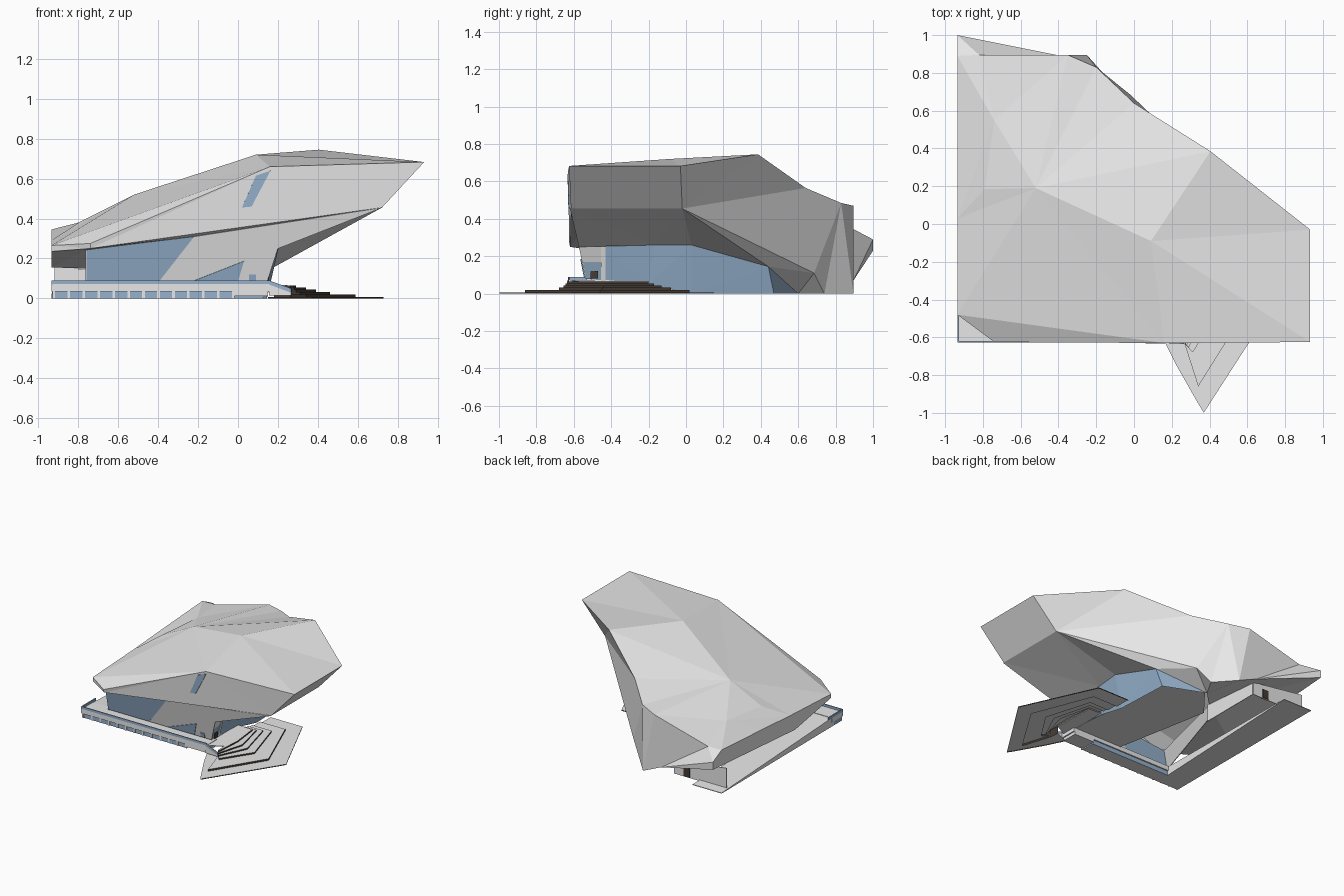
import bpy, bmesh

if "Cube" in bpy.data.objects:
    bpy.data.objects.remove(bpy.data.objects["Cube"])


def material(name, rgb):
    m = bpy.data.materials.new(name)
    m.diffuse_color = (*rgb, 1)
    m.use_nodes = True
    m.node_tree.nodes["Principled BSDF"].inputs["Base Color"].default_value = m.diffuse_color
    return m


GREY = material("light grey cladding", (0.8, 0.8, 0.8))
GLASS = material("blue glass", (0.30, 0.44, 0.61))
BROWN = material("dark brown", (0.06, 0.045, 0.035))


def finish(bm, name, mats):
    bmesh.ops.recalc_face_normals(bm, faces=bm.faces)
    mesh = bpy.data.meshes.new(name)
    bm.to_mesh(mesh)
    bm.free()
    for m in mats:
        mesh.materials.append(m)
    ob = bpy.data.objects.new(name, mesh)
    bpy.context.collection.objects.link(ob)
    return ob


def shell(name, points, faces, mat):
    """Faceted surface from named corner points."""
    bm = bmesh.new()
    v = {k: bm.verts.new(p) for k, p in points.items()}
    for f in faces:
        bm.faces.new([v[k] for k in f.split()])
    bmesh.ops.triangulate(bm, faces=[f for f in bm.faces if len(f.verts) > 3])
    return finish(bm, name, [mat])


def panel(name, pts, mat, t=0.005):
    """Flat plate of thickness t."""
    bm = bmesh.new()
    f = bm.faces.new([bm.verts.new(p) for p in pts])
    f.normal_update()
    n = f.normal.copy()
    r = bmesh.ops.extrude_face_region(bm, geom=[f])
    for e in r["geom"]:
        if isinstance(e, bmesh.types.BMVert):
            e.co += n * t
    return finish(bm, name, [mat])


def prism(name, xy, z0, z1, mat, side=None):
    """Upright prism; its sides may have another colour. z1 may be a function of y."""
    top = z1 if callable(z1) else (lambda y: z1)
    bm = bmesh.new()
    lo = [bm.verts.new((x, y, z0)) for x, y in xy]
    hi = [bm.verts.new((x, y, top(y))) for x, y in xy]
    bm.faces.new(lo)
    bm.faces.new(hi)
    n = len(xy)
    for i in range(n):
        f = bm.faces.new((lo[i], lo[(i + 1) % n], hi[(i + 1) % n], hi[i]))
        f.material_index = 1 if side else 0
    return finish(bm, name, [mat, side] if side else [mat])


def box(name, x0, x1, y0, y1, z0, z1, mat, side=None):
    return prism(name, [(x0, y0), (x1, y0), (x1, y1), (x0, y1)], z0, z1, mat, side)


def wall_y(z):
    """The lower front wall leans inwards towards the ground."""
    return -0.608 + 0.2 * (0.455 - z)


def on_wall(x, z, out=0.0):
    return (x, wall_y(z) - out, z)


# --- faceted roof body: rim, ridge and soffit corners
rim = dict(
    A=(-.935, -.48, .265), B=(-.74, -.625, .275), C=(.16, -.63, .66),
    D=(.933, -.625, .683), E=(.933, -.03, .683), F=(.405, .385, .745),
    H=(0, .64, .565), I=(-.2, .83, .485),
    J=(-.35, .895, .47), K=(-.82, .895, .345), L=(-.935, 1, .29),
    M=(-.935, .89, .345), T=(-.935, .40, .315), S=(-.935, .03, .29))
ridge = dict(
    N=(-.52, .19, .52), O=(.09, -.09, .72), P=(-.79, .185, .385),
    Q=(-.74, .55, .395))
lower = dict(
    A2=(-.935, -.48, .235), B2=(-.74, -.62, .25), Vf=(.722, -.615, .455),
    V=(.722, -.02, .455), W=(-.02, .685, .11), X=(-.11, .74, 0),
    Y=(-.25, .895, 0), U=(-.41, .895, .07), L2=(-.935, 1, .23), Z=(-.935, -.03, .155))
soffit = dict(
    w0=on_wall(-.76, .242), w1=on_wall(-.22, .31), g0=on_wall(.2, .25),
    g1=(.185, -.17, .26), g2=(.205, .03, .26), g3=(.16, .44, .145),
    g4=(-.19, .6, 0), p=(-.47, .29, .14))
P = {**rim, **ridge, **lower, **soffit}
body_faces = [
    # top
    "A B C", "A C N", "C O N", "C D O", "D E O", "E F O", "N O F", "N F H",
    "N H I", "N I J", "N J Q", "N Q P", "Q J K",
    "A N S", "S N P", "S P Q", "S Q T", "T Q M", "Q K M", "M K L",
    # end, front and west faces
    "D E V Vf", "B C D Vf B2", "A B B2 A2", "A S T M L L2 Z A2",
    # north-east and north walls
    "E F V", "F H V", "H W V", "H I W", "I X W", "I Y X", "I J Y",
    "J K U Y", "K L U", "L L2 U",
    # underside
    "Vf V g1", "Vf g1 g0", "V g2 g1", "V W g3", "V g3 g2", "W X g4", "W g4 g3",
    "X Y g4", "B2 w0 w1 Vf", "A2 w0 B2", "A2 Z w0", "Z p w0", "Z L2 p", "L2 U p",
    "U Y g4", "U g4 p"]
shell("roof_body", P, body_faces, GREY)

# --- leaning front wall, its big window and the slanted window in the facade
panel("front_wall", [on_wall(-.4, .08), on_wall(.145, .08), on_wall(.2, .25),
                     P["Vf"], on_wall(-.22, .31)], GREY)
panel("front_window", [on_wall(-.76, .08), on_wall(-.4, .08),
                       on_wall(-.22, .31), on_wall(-.76, .245)], GLASS)
panel("entrance_window", [on_wall(-.23, .085, .006), on_wall(0, .085, .006),
                          on_wall(.03, .187, .006)], GLASS)
panel("entrance_door", [on_wall(.055, .085, .006), on_wall(.09, .085, .006),
                        on_wall(.09, .12, .006), on_wall(.055, .12, .006)], GLASS)
panel("facade_window", [(.02, -.622, .455), (.068, -.622, .46),
                        (.163, -.626, .64), (.09, -.626, .615)], GLASS, 0.007)

# --- glass walls below the overhang
top = [(.18, -.44, .26), P["g1"], P["g2"], P["g3"], P["g4"]]
foot = [(.135, -.44, .07), (.14, -.2, .05), (.145, .03, 0), (.125, .47, 0)]
pts = {f"t{i}": q for i, q in enumerate(top)}
pts.update({f"b{i}": q for i, q in enumerate(foot)})
shell("side_glass", pts, ["t0 t1 b1 b0", "t1 t2 b2 b1", "t2 t3 b3 b2", "t3 t4 b3"], GLASS)
panel("side_glass_return", [on_wall(.14, .08), on_wall(.17, .17),
                            (.155, -.44, .17), (.135, -.44, .07)], GLASS)
panel("side_wall_over_glass", [on_wall(.17, .17), P["g0"], (.18, -.44, .26),
                               (.155, -.44, .17)], GREY)
panel("corner_post", [(.135, -.455, .07), (.135, -.43, .07), (.182, -.43, .26),
                      (.182, -.455, .26)], GREY)
box("side_door", .145, .155, -.51, -.47, .08, .12, BROWN)
panel("west_wall", [on_wall(-.76, .07), on_wall(-.76, .245), P["p"], (-.47, .29, .03)], GREY)
panel("back_side_wall", [(-.46, .29, .0), (-.46, .8, .0), (-.46, .8, .1), (-.46, .29, .14)], GREY)
panel("back_wall", [(-.46, .8, 0), (-.92, .8, 0), (-.92, .8, .165), (-.46, .8, .1)], GREY)
box("back_door", -.6, -.545, .79, .81, .005, .075, BROWN)

# --- floor, terrace and ramp
prism("floor", [(-.28, -.51), (.135, -.51), (.14, -.2), (.12, .46), (-.19, .58), (-.43, .28)],
      .065, .075, GREY)
prism("west_ramp", [(-.93, -.52), (-.74, -.52), (-.68, .89), (-.935, .89)], 0,
      lambda y: .07 - .065 * (y + .52) / 1.41, GREY)
box("terrace_core", -.93, -.03, -.615, -.5, 0, .06, GREY, GLASS)
box("terrace_slab", -.935, .16, -.625, -.49, .035, .072, GREY)
box("terrace_end", -.03, .15, -.62, -.49, .012, .04, GREY)
for i in range(13):
    x = -.93 + i * .075
    box(f"terrace_post_{i + 1}", x, x + .013, -.62, -.61, 0, .036, GREY)
box("front_rail", -.935, .16, -.627, -.619, .072, .09, GLASS)
box("west_rail", -.935, -.927, -.627, -.45, .07, .09, GLASS)
panel("stair_rail", [(.155, -.625, .07), (.265, -.63, .028), (.265, -.63, .05),
                     (.155, -.625, .09)], GLASS)
panel("stair_flank", [(.155, -.625, .015), (.265, -.63, .015), (.265, -.63, .028),
                      (.155, -.625, .07)], GREY)
panel("entrance_landing", [(.14, -.62, .064), (.262, -.55, .06), (.25, -.2, .06),
                           (.14, -.2, .064)], GREY)

# --- fanned entrance steps: hollow, with dark risers and light treads
layers = [  # tip x, tip y, right x, right y, back x, back y
    (.37, -.998, .73, -.44, .46, .15),
    (.34, -.86, .59, -.46, .40, .02),
    (.31, -.68, .46, -.45, .35, -.08),
    (.29, -.655, .39, -.44, .31, -.13),
    (.28, -.645, .34, -.43, .28, -.17),
    (.275, -.635, .29, -.42, .265, -.2)]
heights = [.006, .02, .032, .043, .054, .065]


def outline(i):
    tx, ty, rx, ry, bx, by = layers[i]
    if i == 0:
        start = [(.15, -.6), (.22, -.74), (.345, -.96)]
    else:
        start = [(.26, -.55), (.262, -.6), (.267, -.632)]
    return start + [(tx, ty), (rx, ry), (bx, by), (.18, by)]


bm = bmesh.new()
rings, z = [], 0.0
for i, h in enumerate(heights):
    for level in (z, h):
        rings.append([bm.verts.new((x, y, level)) for x, y in outline(i)])
    z = h
for k in range(len(rings) - 1):
    for a, b, c, d in zip(rings[k], rings[k][1:], rings[k + 1][1:], rings[k + 1]):
        bm.faces.new((a, b, c, d)).material_index = 1 - k % 2   # risers dark, treads light
bm.faces.new(rings[-1])
finish(bm, "entrance_steps", [GREY, BROWN])
